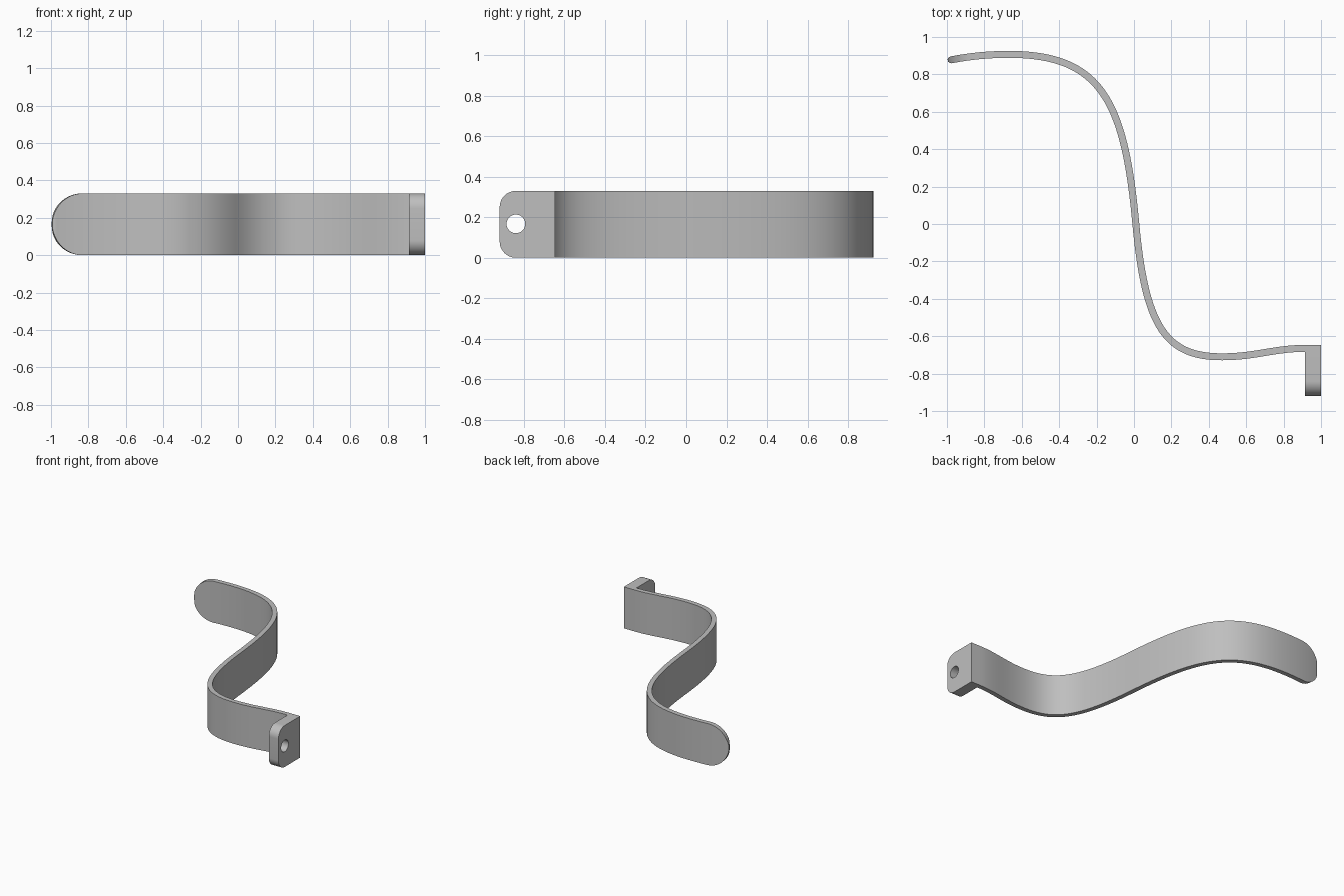
import bpy, bmesh
from math import sin, cos, pi, sqrt, radians
from mathutils import Vector
from mathutils.geometry import interpolate_bezier

cube = bpy.data.objects.get("Cube")
if cube:
    bpy.data.objects.remove(cube)

HEIGHT = 0.33
HALF = HEIGHT / 2
THICK = 0.037

grey = bpy.data.materials.new("plain grey")
grey.use_nodes = True
colour = (0.52, 0.52, 0.52, 1)
grey.diffuse_color = colour
grey.node_tree.nodes["Principled BSDF"].inputs["Base Color"].default_value = colour


def finish(obj):
    """Assign the material and smooth the curved surfaces."""
    bpy.ops.object.select_all(action='DESELECT')
    obj.select_set(True)
    bpy.context.view_layer.objects.active = obj
    obj.data.materials.clear()
    obj.data.materials.append(grey)
    bpy.ops.object.shade_smooth_by_angle(angle=radians(35))


# Centre line of the band: Bezier spans of start, two handles, end
spans = [
    [(-0.995, 0.874), (-0.89, 0.896), (-0.78, 0.907), (-0.67, 0.907)],
    [(-0.67, 0.907), (-0.17, 0.907), (-0.05, 0.65), (0.01, 0)],
    [(0.01, 0), (0.06, -0.55), (0.17, -0.71), (0.47, -0.71)],
    [(0.47, -0.71), (0.65, -0.71), (0.75, -0.665), (0.915, -0.665)],
]
path = []
for i, (a, h1, h2, b) in enumerate(spans):
    pts = interpolate_bezier(Vector(a), Vector(h1), Vector(h2), Vector(b), 40)
    path += [p.to_2d() for p in (pts if i == 0 else pts[1:])]

# Replace the first stretch with close stations for the round tip
start = path[0].copy()
tangent = (path[1] - path[0]).normalized()
tip = [start + tangent * HALF * (1 - cos(pi / 2 * k / 16)) for k in range(1, 17)]
for p in tip:     # keep the tip on the curve
    j = next(j for j in range(len(path)) if path[j].x >= p.x)
    u = (p.x - path[j - 1].x) / (path[j].x - path[j - 1].x)
    p.y = path[j - 1].lerp(path[j], u).y
path = [start] + tip + [p for p in path if p.x > tip[-1].x + 0.004 or p.y < 0.8]

# Band: a rectangular section swept along the centre line
bm = bmesh.new()
rings = []
travel = 0
for i, p in enumerate(path):
    if i:
        travel += (p - path[i - 1]).length
    d = (path[min(i + 1, len(path) - 1)] - path[max(i - 1, 0)]).normalized()
    if i == len(path) - 1:
        d = Vector((1, 0))
    side = Vector((-d.y, d.x))
    back = max(HALF - travel, 0)
    h = max(sqrt(max(HALF ** 2 - back ** 2, 0)), 0.006)
    r = THICK / 2
    t = max(sqrt(max(r * r - max(r - travel, 0) ** 2, 0)), r * 0.4)
    ring = []
    for s, z in ((-1, -1), (1, -1), (1, 1), (-1, 1)):
        q = p + side * t * s
        ring.append(bm.verts.new((q.x, q.y, HALF + h * z)))
    rings.append(ring)
for a, b in zip(rings, rings[1:]):
    for k in range(4):
        n = (k + 1) % 4
        bm.faces.new((a[k], a[n], b[n], b[k]))
bm.faces.new(rings[0])
bm.faces.new(rings[-1])
bmesh.ops.recalc_face_normals(bm, faces=bm.faces)
mesh = bpy.data.meshes.new("curved_band")
bm.to_mesh(mesh)
bm.free()
band = bpy.data.objects.new("curved_band", mesh)
bpy.context.collection.objects.link(band)
finish(band)


# Mounting tab: rounded outline with a screw hole, extruded across x
def arc(cx, cy, r, a0, a1, n):
    return [(cx + r * cos(a0 + (a1 - a0) * k / n), cy + r * sin(a0 + (a1 - a0) * k / n))
            for k in range(n + 1)]


FRONT, BACK, R = -0.92, -0.6465, 0.08
outline = [(BACK, 0), (BACK, HEIGHT)]
outline += arc(FRONT + R, HEIGHT - R, R, pi / 2, pi, 12)
outline += arc(FRONT + R, R, R, pi, 1.5 * pi, 12)
hole = arc(-0.84, 0.167, 0.046, 0, 2 * pi, 32)[:-1]

curve = bpy.data.curves.new("mounting_tab", 'CURVE')
curve.dimensions = '2D'
curve.fill_mode = 'BOTH'
curve.extrude = 0.0425
for loop in (outline, hole):
    spline = curve.splines.new('POLY')
    spline.points.add(len(loop) - 1)
    for point, (x, y) in zip(spline.points, loop):
        point.co = (x, y, 0, 1)
    spline.use_cyclic_u = True
tab = bpy.data.objects.new("mounting_tab", curve)
bpy.context.collection.objects.link(tab)
tab.rotation_euler = (pi / 2, 0, pi / 2)
tab.location.x = 0.9575
bpy.ops.object.select_all(action='DESELECT')
tab.select_set(True)
bpy.context.view_layer.objects.active = tab
bpy.ops.object.convert(target='MESH')
tab = bpy.context.object
bm = bmesh.new()
bm.from_mesh(tab.data)
bmesh.ops.remove_doubles(bm, verts=bm.verts, dist=0.0005)
bmesh.ops.recalc_face_normals(bm, faces=bm.faces)
bm.to_mesh(tab.data)
bm.free()
finish(tab)
